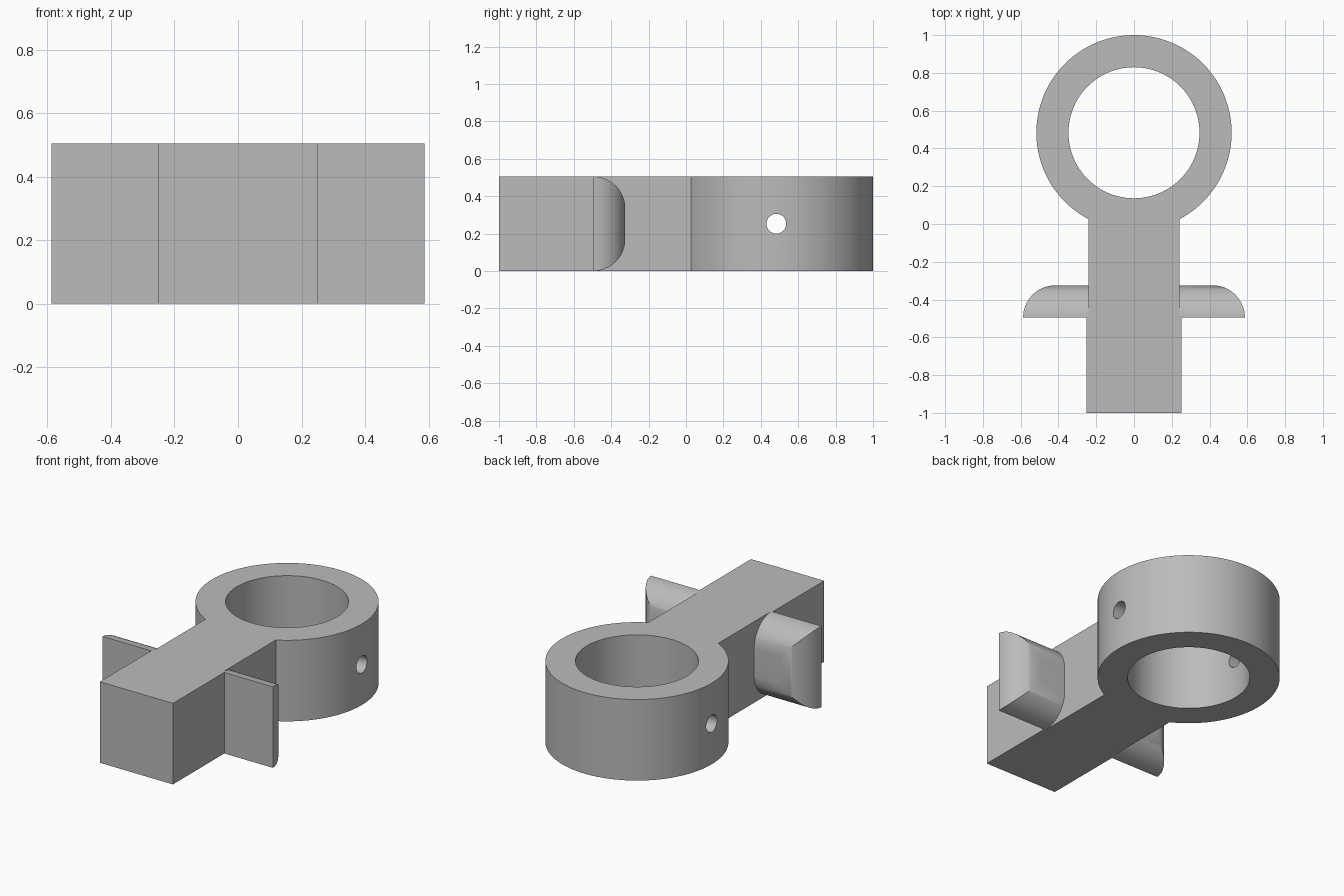
import bpy, bmesh, math
from mathutils import Matrix

HEIGHT = 0.505
RING_Y, RING_R, BORE_R, PIN_R = 0.483, 0.517, 0.347, 0.053
NECK, BLOCK = 0.242, 0.252          # half widths of the arm
WING_X, WING_Y, FILLET = 0.587, -0.495, 0.17

cube = bpy.data.objects.get("Cube")
if cube:
    bpy.data.objects.remove(cube, do_unlink=True)

grey = bpy.data.materials.new("plain_grey")
grey.use_nodes = True
COLOUR = (0.5, 0.5, 0.5, 1)
grey.diffuse_color = COLOUR
grey.node_tree.nodes["Principled BSDF"].inputs["Base Color"].default_value = COLOUR


def add_object(name, bm):
    bmesh.ops.recalc_face_normals(bm, faces=bm.faces)
    mesh = bpy.data.meshes.new(name)
    bm.to_mesh(mesh)
    bm.free()
    mesh.materials.append(grey)
    obj = bpy.data.objects.new(name, mesh)
    bpy.context.collection.objects.link(obj)
    return obj


def select_only(obj):
    bpy.ops.object.select_all(action='DESELECT')
    obj.select_set(True)
    bpy.context.view_layer.objects.active = obj


def smooth(obj):
    select_only(obj)
    bpy.ops.object.shade_smooth_by_angle(angle=math.radians(30))


def cylinder(name, radius, depth, segments, turn):
    bm = bmesh.new()
    place = Matrix.Translation((0, RING_Y, HEIGHT / 2)) @ turn
    bmesh.ops.create_cone(bm, cap_ends=True, segments=segments, radius1=radius,
                          radius2=radius, depth=depth, matrix=place)
    obj = add_object(name, bm)
    obj.hide_render = True
    return obj


# Arm and ring share one keyhole outline
half_gap = math.asin(NECK / RING_R)
start = -math.pi / 2 + half_gap
sweep = 2 * (math.pi - half_gap)
STEPS = 96
outline = [(-NECK, WING_Y), (-BLOCK, WING_Y), (-BLOCK, -1),
           (BLOCK, -1), (BLOCK, WING_Y), (NECK, WING_Y)]
for i in range(STEPS + 1):
    a = start + sweep * i / STEPS
    outline.append((RING_R * math.cos(a), RING_Y + RING_R * math.sin(a)))

bm = bmesh.new()
base = bm.faces.new([bm.verts.new((x, y, 0)) for x, y in outline])
raised = bmesh.ops.extrude_face_region(bm, geom=[base], use_keep_orig=True)
top = [v for v in raised["geom"] if isinstance(v, bmesh.types.BMVert)]
bmesh.ops.translate(bm, verts=top, vec=(0, 0, HEIGHT))
body = add_object("arm_and_ring", bm)

# Main bore and the cross pin hole
cutters = [cylinder("bore_cutter", BORE_R, 2 * HEIGHT, STEPS, Matrix()),
           cylinder("pin_hole_cutter", PIN_R, 2, 32, Matrix.Rotation(math.pi / 2, 4, 'Y'))]
for cutter in cutters:
    mod = body.modifiers.new(cutter.name, 'BOOLEAN')
    mod.operation, mod.solver, mod.object = 'DIFFERENCE', 'EXACT', cutter
    select_only(body)
    bpy.ops.object.modifier_apply(modifier=mod.name)
    bpy.data.objects.remove(cutter, do_unlink=True)
smooth(body)

# Wings: flat at the front, rounded back on the outer, top and bottom edges
for name, side in (("left_wing", 1), ("right_wing", -1)):
    bm = bmesh.new()
    rings = []
    for i in range(17):
        a = math.pi / 2 * i / 16
        y = WING_Y + FILLET * math.sin(a)
        inset = FILLET * (1 - math.cos(a))
        outer, low, high = WING_X - inset, inset, HEIGHT - inset
        corners = [(0.2, low), (outer, low), (outer, high), (0.2, high)]
        rings.append([bm.verts.new((side * x, y, z)) for x, z in corners])
    for r, s in zip(rings, rings[1:]):
        for k in range(4):
            n = (k + 1) % 4
            bm.faces.new((r[k], r[n], s[n], s[k]))
    bm.faces.new(rings[0])
    bm.faces.new(rings[-1])
    smooth(add_object(name, bm))
